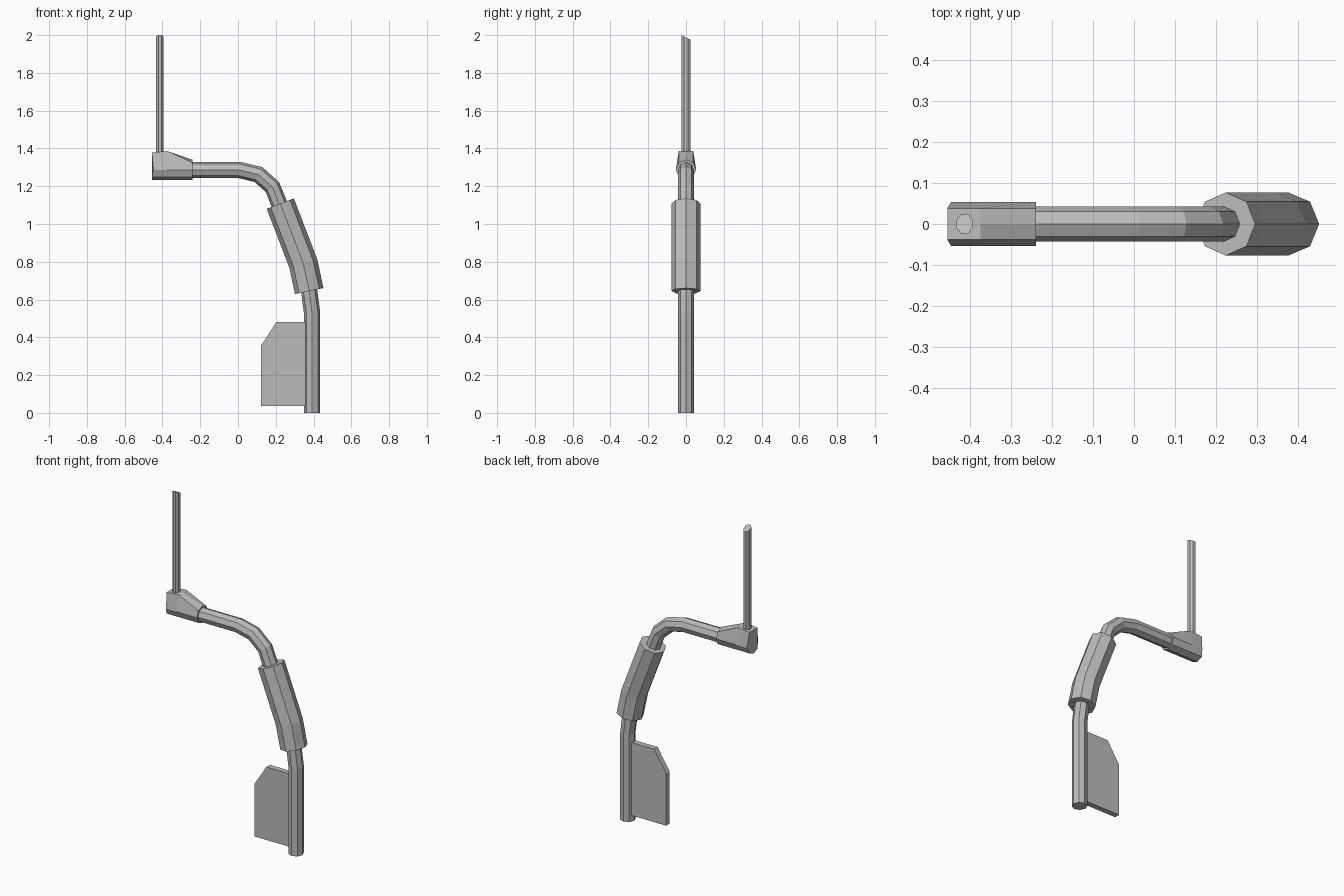
import bpy, bmesh, math
from mathutils import Vector

cube = bpy.data.objects.get("Cube")
if cube:
    bpy.data.objects.remove(cube)

GREY = (0.5, 0.5, 0.5, 1)
metal = bpy.data.materials.new("plain grey")
metal.use_nodes = True
metal.diffuse_color = GREY
metal.node_tree.nodes["Principled BSDF"].inputs["Base Color"].default_value = GREY


def loft(name, rings):
    """Skin a list of equal-sized rings and cap both ends."""
    bm = bmesh.new()
    rows = [[bm.verts.new(p) for p in ring] for ring in rings]
    n = len(rows[0])
    for a, b in zip(rows, rows[1:]):
        for i in range(n):
            j = (i + 1) % n
            bm.faces.new((a[i], a[j], b[j], b[i]))
    bm.faces.new(rows[0])
    bm.faces.new(rows[-1])
    bmesh.ops.recalc_face_normals(bm, faces=bm.faces)
    mesh = bpy.data.meshes.new(name)
    bm.to_mesh(mesh)
    bm.free()
    mesh.materials.append(metal)
    obj = bpy.data.objects.new(name, mesh)
    bpy.context.collection.objects.link(obj)
    return obj


def octagon(offset=0.0):
    return [(math.cos(a), math.sin(a))
            for a in (math.tau * (i + offset) / 8 for i in range(8))]


def pipe(name, path, radius):
    """Eight-sided pipe with mitred joints along an x-z path."""
    pts = [Vector((x, 0, z)) for x, z in path]
    dirs = [(b - a).normalized() for a, b in zip(pts, pts[1:])]
    rings = []
    for i, p in enumerate(pts):
        d0, d1 = dirs[max(i - 1, 0)], dirs[min(i, len(dirs) - 1)]
        t = (d0 + d1).normalized()
        side = Vector((t.z, 0, -t.x)) / t.dot(d1)
        rings.append([p + (side * c + Vector((0, s, 0))) * radius
                      for c, s in octagon()])
    return loft(name, rings)


# Bent main pole, from the foot up and over to the arm
pipe("bent_pole", [(0.392, 0), (0.392, 0.53), (0.377, 0.645), (0.346, 0.79),
                   (0.182, 1.196), (0.108, 1.262), (0.008, 1.286),
                   (-0.4, 1.286)], 0.043)

# Thick grip sleeve around the bend
pipe("grip_sleeve", [(0.377, 0.645), (0.346, 0.79), (0.224, 1.108)], 0.077)


# End socket: octagonal collar whose upper edges rise to a flat top
def socket_ring(x, top, notch=0.0):
    ring = []
    for c, s in octagon():
        y, z = 0.054 * c, 1.287 + 0.053 * s
        if s > 0.5 and top:
            z = top
        ring.append((x + (notch if abs(c) > 0.9 else 0), y, z))
    return ring


loft("end_socket", [socket_ring(-0.24, None), socket_ring(-0.375, 1.386),
                    socket_ring(-0.456, 1.378, 0.009)])

# Upright rod with a slanted tip
outline = [(-0.414 + 0.021 * c, 0.026 * s) for c, s in octagon(0.5)]
loft("upright_rod", [[(x, y, 1.3) for x, y in outline],
                     [(x, y, 1.988 - 0.5 * y) for x, y in outline]])

# Flat fin on the lower pole
fin = [(0.39, 0.037), (0.122, 0.037), (0.122, 0.355), (0.203, 0.482), (0.39, 0.482)]
loft("side_fin", [[(x, y, z) for x, z in fin] for y in (-0.017, 0.017)])
